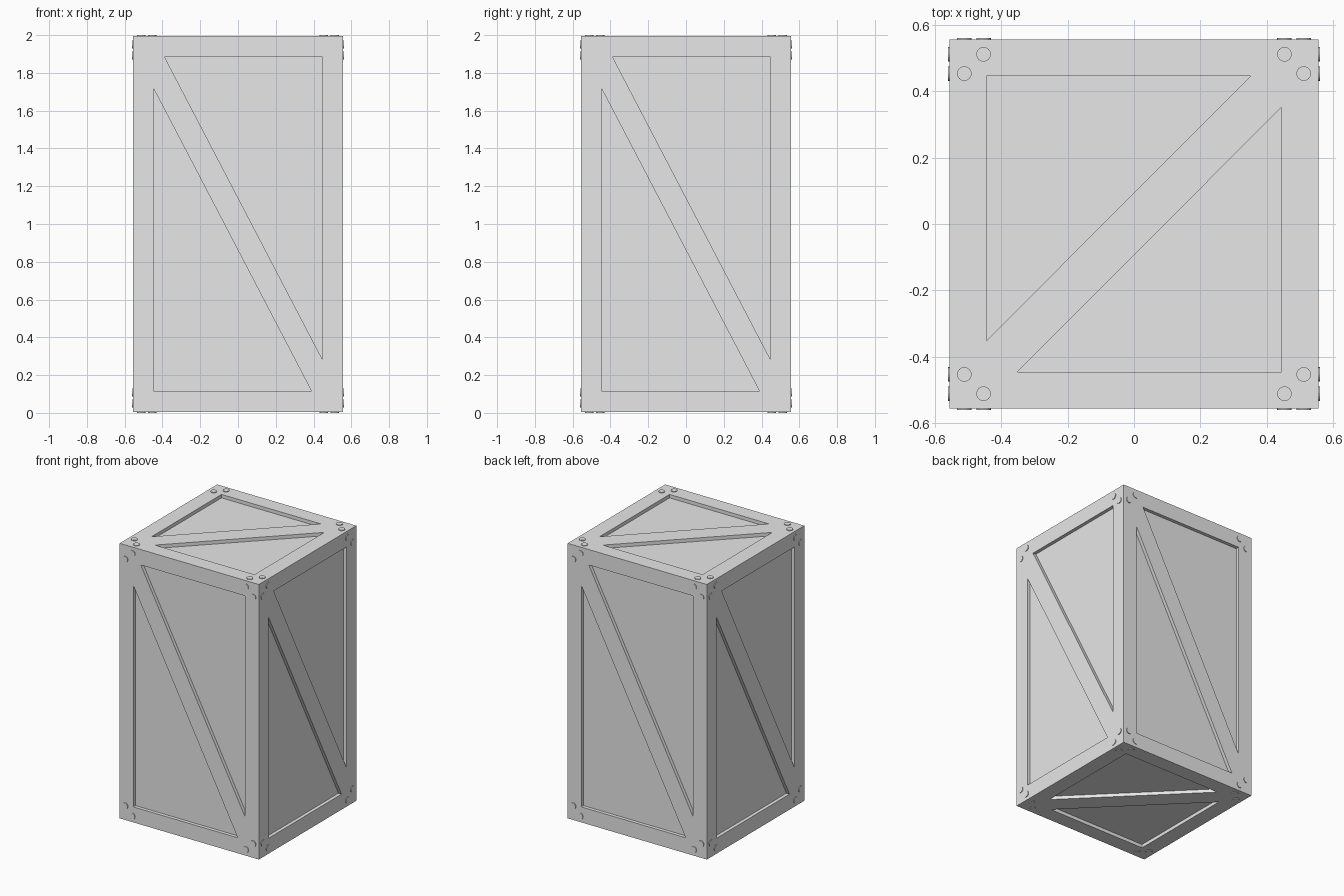
import bpy
import bmesh
from mathutils import Matrix, Vector

cube = bpy.data.objects.get("Cube")
if cube:
    bpy.data.objects.remove(cube, do_unlink=True)

W, H = 0.557, 0.995      # half width and half height of the crate
RIM = 0.11               # width of the raised frame
DEPTH = 0.025            # how far the panels sit back
BOLT_R, BOLT_T = 0.022, 0.005

grey = bpy.data.materials.new("plain_grey")
grey.use_nodes = True
grey.diffuse_color = (0.8, 0.8, 0.8, 1)
grey.node_tree.nodes["Principled BSDF"].inputs["Base Color"].default_value = (0.8, 0.8, 0.8, 1)


def side_matrix(u, n, dist):
    """Frame with local x along u, local z along the outward normal n."""
    u, n = Vector(u), Vector(n)
    m = Matrix((u, n.cross(u), n)).transposed().to_4x4()
    m.translation = n * dist + Vector((0, 0, 1))
    return m


# Each side: placement, half height, brace offsets along and across
sides = []
for u, n in (((1, 0, 0), (0, -1, 0)), ((0, 1, 0), (1, 0, 0)),
             ((-1, 0, 0), (0, 1, 0)), ((0, -1, 0), (-1, 0, 0))):
    sides.append((side_matrix(u, n, W), H, 0.388, 0.717))
for n in ((0, 0, 1), (0, 0, -1)):
    sides.append((side_matrix((0, 1, 0), n, H), W, 0.352, 0.352))


def add_framed_side(bm, m, h, brace_u, brace_v):
    """Raised rim and diagonal brace around two sunken triangular panels."""
    def vert(u, v, z=0.0):
        return bm.verts.new(m @ Vector((u, v, z)))

    pu, pv = W - RIM, h - RIM - 0.002
    a, b, c, d = [vert(*p) for p in ((-W, h), (W, h), (W, -h), (-W, -h))]
    upper = [(-brace_u, pv), (pu, -brace_v), (pu, pv)]
    lower = [(-x, -y) for x, y in upper]
    p1, p3, p2 = up = [vert(*p) for p in upper]
    q3, q1, q2 = low = [vert(*p) for p in lower]
    for loop in ((a, p1, p2, b), (b, p2, p3, c), (a, q1, q3, c, p3, p1),
                 (a, d, q2, q1), (d, c, q3, q2)):
        bm.faces.new(loop)
    for ring, coords in ((up, upper), (low, lower)):
        floor = [vert(x, y, -DEPTH) for x, y in coords]
        bm.faces.new(floor)
        for i in range(3):
            j = (i + 1) % 3
            bm.faces.new((ring[i], ring[j], floor[j], floor[i]))


def add_bolts(bm, m, h):
    """Two round bolt heads in each corner of a side."""
    for su in (-1, 1):
        for sv in (-1, 1):
            for du, dv in ((0.045, 0.103), (0.103, 0.045)):
                at = Matrix.Translation((su * (W - du), sv * (h - dv), 0))
                bmesh.ops.create_cone(bm, cap_ends=True, segments=16,
                                      radius1=BOLT_R, radius2=BOLT_R,
                                      depth=BOLT_T * 2, matrix=m @ at)


def finish(bm, name):
    bmesh.ops.remove_doubles(bm, verts=bm.verts, dist=0.0001)
    bmesh.ops.recalc_face_normals(bm, faces=bm.faces)
    mesh = bpy.data.meshes.new(name)
    bm.to_mesh(mesh)
    bm.free()
    mesh.materials.append(grey)
    obj = bpy.data.objects.new(name, mesh)
    bpy.context.collection.objects.link(obj)


# Crate body
body = bmesh.new()
for m, h, bu, bv in sides:
    add_framed_side(body, m, h, bu, bv)
finish(body, "crate_body")

# Bolt heads on every side
bolts = bmesh.new()
for m, h, bu, bv in sides:
    add_bolts(bolts, m, h)
finish(bolts, "corner_bolts")
